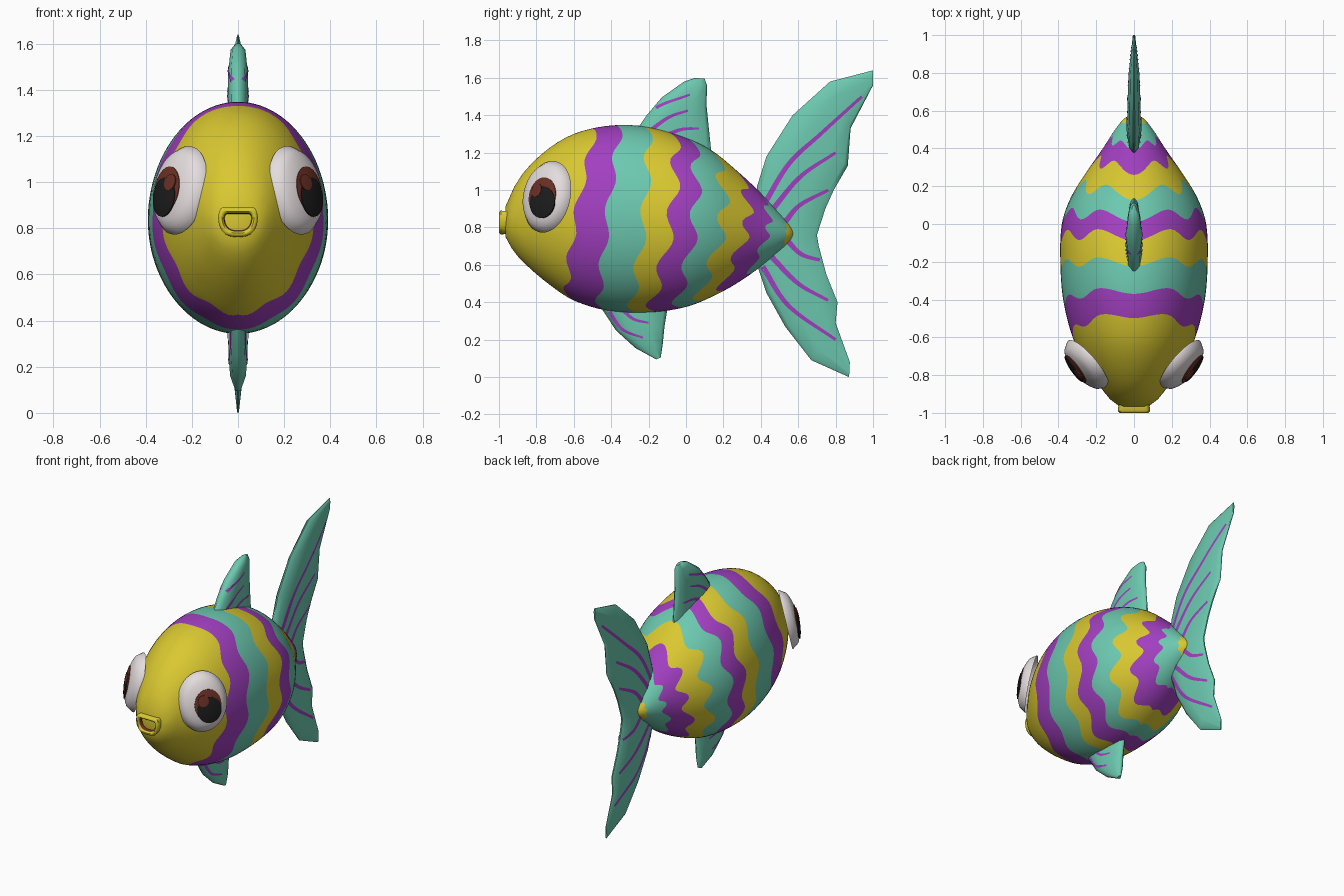
import bpy, bmesh, math
from mathutils import Vector
from mathutils.bvhtree import BVHTree

if "Cube" in bpy.data.objects:
    bpy.data.objects.remove(bpy.data.objects["Cube"])


def material(name, rgb):
    m = bpy.data.materials.new(name)
    m.diffuse_color = (*rgb, 1)
    m.use_nodes = True
    m.node_tree.nodes["Principled BSDF"].inputs["Base Color"].default_value = m.diffuse_color
    return m


YELLOW = material("yellow", (0.70, 0.58, 0.03))
PURPLE = material("purple", (0.36, 0.05, 0.53))
TEAL = material("teal", (0.15, 0.58, 0.43))
WHITE = material("eye white", (0.78, 0.72, 0.73))
BROWN = material("red brown", (0.15, 0.03, 0.018))
BLACK = material("black", (0.012, 0.012, 0.012))


def make(name, verts, faces, mats, indices=None, mirror=False, angle=60, fix=True):
    me = bpy.data.meshes.new(name)
    me.from_pydata([tuple(v) for v in verts], [], faces)
    for m in mats:
        me.materials.append(m)
    if indices:
        me.polygons.foreach_set("material_index", indices)
    if fix:
        bm = bmesh.new()
        bm.from_mesh(me)
        bmesh.ops.recalc_face_normals(bm, faces=bm.faces)
        bm.to_mesh(me)
        bm.free()
    ob = bpy.data.objects.new(name, me)
    bpy.context.collection.objects.link(ob)
    bpy.ops.object.select_all(action='DESELECT')
    ob.select_set(True)
    bpy.context.view_layer.objects.active = ob
    bpy.ops.object.shade_smooth_by_angle(angle=math.radians(angle))
    if mirror:
        ob.modifiers.new("mirror", 'MIRROR').use_mirror_merge = False
    return ob


def bridge(rings, n):
    """Quads between consecutive closed rings of n points."""
    return [(r * n + i, r * n + (i + 1) % n, (r + 1) * n + (i + 1) % n, (r + 1) * n + i)
            for r in range(rings - 1) for i in range(n)]


# ---- body: ellipses along y (y, top, bottom, half width)
PROFILE = [(-.97, .90, .76, .07), (-.94, .975, .70, .115), (-.88, 1.08, .625, .165),
           (-.75, 1.21, .51, .255), (-.6, 1.30, .41, .325), (-.4, 1.345, .352, .375),
           (-.2, 1.337, .345, .39), (0, 1.28, .375, .382), (.14, 1.21, .43, .335),
           (.27, 1.105, .50, .255), (.4, .985, .59, .165), (.5, .88, .67, .10),
           (.56, .81, .725, .05), (.585, .77, .765, .003)]


def section(y):
    """Smooth interpolation of the body profile."""
    P = PROFILE
    k = 0
    while k < len(P) - 2 and y > P[k + 1][0]:
        k += 1
    slope = lambda i, c: ((P[min(i + 1, len(P) - 1)][c] - P[max(i - 1, 0)][c])
                          / (P[min(i + 1, len(P) - 1)][0] - P[max(i - 1, 0)][0]))
    h = P[k + 1][0] - P[k][0]
    t = (y - P[k][0]) / h
    return [(2 * t**3 - 3 * t**2 + 1) * P[k][c] + (t**3 - 2 * t**2 + t) * h * slope(k, c)
            + (3 * t**2 - 2 * t**3) * P[k + 1][c] + (t**3 - t**2) * h * slope(k + 1, c)
            for c in (1, 2, 3)]


# stripe borders: y at the top, side and bottom, then wave size
BORDERS = [(-.965, -.965, -.965, 0), (-.48, -.59, -.64, .018), (-.35, -.42, -.47, .02),
           (-.20, -.225, -.30, .024), (-.06, -.08, -.20, .03), (.04, .045, -.06, .03),
           (.16, .195, .05, .034), (.29, .325, .17, .03), (.41, .44, .33, .02),
           (.535, .535, .52, .005), (.585, .585, .585, 0)]


def border(k, th):
    top, side, low, amp = BORDERS[k]
    a = min(th, 2 * math.pi - th)
    c = math.cos(a)
    base = side + (top - low) / 2 * c + ((top + low) / 2 - side) * c * c
    wave = 6 * a - math.pi if a < math.pi / 6 else 10 * (a - math.pi / 6)
    return base + amp * math.cos(wave)


N = 96
rows, stripe = [], []
for k in range(len(BORDERS) - 1):
    steps = 10 if k == 0 else 4
    for s in range(steps):
        rows.append((k, s / steps))
        stripe += [(0, 1, 2)[k % 3]] * N
rows.append((len(BORDERS) - 2, 1.0))
verts = []
for k, f in rows:
    for i in range(N):
        th = 2 * math.pi * i / N
        y = border(k, th) * (1 - f) + border(k + 1, th) * f
        top, low, half = section(y)
        verts.append((half * math.sin(th), y,
                      (top + low) / 2 + (top - low) / 2 * math.cos(th)))
faces = bridge(len(rows), N) + [tuple(range(N)), tuple(range(len(verts) - N, len(verts)))]
make("body", verts, faces, [YELLOW, PURPLE, TEAL], stripe + [0, 0])

# ---- mouth: D-shaped lip with a recessed inside
M = 32
verts = []
for y, grow in [(-.91, .012), (-.965, 0), (-.99, .003), (-1.0, -.006), (-1.0, -.014),
                (-.99, -.022), (-.955, -.026)]:
    for i in range(M):
        a = 2 * math.pi * i / M
        up = math.sin(a)
        verts.append(((.083 + grow) * math.copysign(abs(math.cos(a)) ** .7, math.cos(a)), y,
                      .845 + ((.042 + grow) * min(1, up * 1.6) if up > 0 else (.08 + grow) * up)))
faces = bridge(7, M) + [tuple(range(6 * M, 7 * M))]
make("mouth", verts, faces, [YELLOW, BROWN], [0] * (5 * M) + [1] * (M + 1), angle=50)

# ---- eyes: flattened ellipsoids with raised iris and pupil caps
CENTER = Vector((.247, -.742, .965))
NORMAL = Vector((.76, -.65, .22)).normalized()
SIDE = Vector((.65, .76, 0)).normalized()
UP = NORMAL.cross(SIDE)
WIDE, TALL, DEEP = .16, .196, .075


def eye_cap(name, u0, v0, ru, rv, lift, mat):
    n, rings = 40, 8
    pts = []
    for r in range(rings + 1):
        f = max(.01, min(1, r / (rings - 1)))
        for i in range(n):
            a = 2 * math.pi * i / n
            u, v = u0 + ru * f * math.cos(a), v0 + rv * f * math.sin(a)
            w = DEEP * math.sqrt(max(0, 1 - (u / WIDE)**2 - (v / TALL)**2))
            w += lift if r < rings else -.006
            pts.append(CENTER + SIDE * u + UP * v + NORMAL * w)
    quads = [q[::-1] for q in bridge(rings + 1, n)] + [tuple(range(n))]
    make(name, pts, quads, [mat], mirror=True, fix=False)


eye_cap("eyeball", 0, 0, WIDE, TALL, 0, WHITE)
eye_cap("iris", .02, -.012, .088, .102, .003, BROWN)
eye_cap("pupil", .028, -.045, .080, .085, .006, BLACK)
eye_cap("eye_glint", -.012, .018, .034, .036, .008, BROWN)


# ---- fins: flat lofts between a leading and a trailing edge
def smooth_path(points, steps):
    P = [Vector(p) for p in points]
    P = [2 * P[0] - P[1]] + P + [2 * P[-1] - P[-2]]
    out = []
    for a, b, c, d in zip(P, P[1:], P[2:], P[3:]):
        for s in range(steps):
            t = s / steps
            out.append(.5 * (2 * b + (c - a) * t + (2 * a - 5 * b + 4 * c - d) * t * t
                             + (3 * b - a - 3 * c + d) * t**3))
    return out + [P[-2]]


def fin(name, pairs, thick, stripes, width):
    """pairs: (lead y, lead z, trail y, trail z); thick: half thickness per pair."""
    shape = [(0, .12), (.07, .7), (.3, 1), (.7, .8), (.94, .5), (1, .12)]
    shape += [(f, -x) for f, x in reversed(shape)]
    n = len(shape)
    pts = []
    for (ly, lz, ty, tz), h in zip(pairs, thick):
        pts += [Vector((h * x, ly + (ty - ly) * f, lz + (tz - lz) * f)) for f, x in shape]
    quads = bridge(len(pairs), n) + [tuple(range(n)), tuple(range(len(pts) - n, len(pts)))]
    make(name, pts, quads, [TEAL], angle=50)
    # painted ribs laid on the fin surface, mirrored to the other side
    tree = BVHTree.FromPolygons(pts, quads)
    verts, faces = [], []
    for path in stripes:
        line = smooth_path(path, 10)
        last = None
        for i, p in enumerate(line):
            d = (line[min(i + 1, len(line) - 1)] - line[max(i - 1, 0)]).normalized()
            w = width * (1 - .5 * i / len(line))
            row = []
            for e in (-1, 0, 1):
                q = p + Vector((-d.y, d.x)) * w * e
                hit = tree.ray_cast(Vector((1, q.x, q.y)), Vector((-1, 0, 0)))[0]
                if hit:
                    row.append(hit + Vector((.003, 0, 0)))
            if len(row) < 3:
                last = None
                continue
            k = len(verts)
            verts += row
            if last is not None:
                faces += [(last + j, k + j, k + j + 1, last + j + 1) for j in (0, 1)]
            last = k
    make(name + "_ribs", verts, faces, [PURPLE], mirror=True, fix=False)


fin("tail_fin",
    [(.872, .0, .876, .08), (.67, .09, .80, .29), (.53, .27, .81, .40), (.43, .45, .75, .55),
     (.38, .60, .71, .70), (.37, .80, .70, .76), (.38, 1.02, .745, .90), (.43, 1.18, .79, 1.0),
     (.57, 1.40, .865, 1.13), (.77, 1.58, .88, 1.33), (1.0, 1.64, 1.0, 1.56)],
    [.006, .02, .03, .035, .037, .037, .037, .036, .034, .028, .006],
    [[(.41, .91), (.55, 1.14), (.72, 1.30), (.94, 1.50)],
     [(.45, .88), (.61, 1.07), (.80, 1.20)],
     [(.53, .83), (.61, .92), (.76, 1.0)],
     [(.54, .73), (.62, .655), (.74, .62)],
     [(.46, .64), (.60, .50), (.76, .41)],
     [(.41, .59), (.55, .38), (.80, .20)]], .015)

fin("dorsal_fin",
    [(-.28, 1.30, .14, 1.16), (-.21, 1.40, .12, 1.35), (-.13, 1.495, .11, 1.45),
     (-.01, 1.58, .112, 1.56), (.05, 1.60, .10, 1.595)],
    [.042, .044, .042, .032, .012],
    [[(-.26, 1.33), (-.16, 1.44), (.02, 1.51)],
     [(-.19, 1.32), (-.09, 1.39), (.01, 1.425)],
     [(-.09, 1.30), (-.02, 1.325), (.07, 1.33)]], .011)

fin("belly_fin",
    [(-.46, .38, -.09, .42), (-.375, .25, -.115, .27), (-.27, .155, -.125, .17),
     (-.16, .095, -.135, .105)],
    [.042, .042, .034, .012],
    [[(-.41, .35), (-.34, .255), (-.23, .21)],
     [(-.34, .36), (-.28, .31), (-.20, .29)]], .010)
